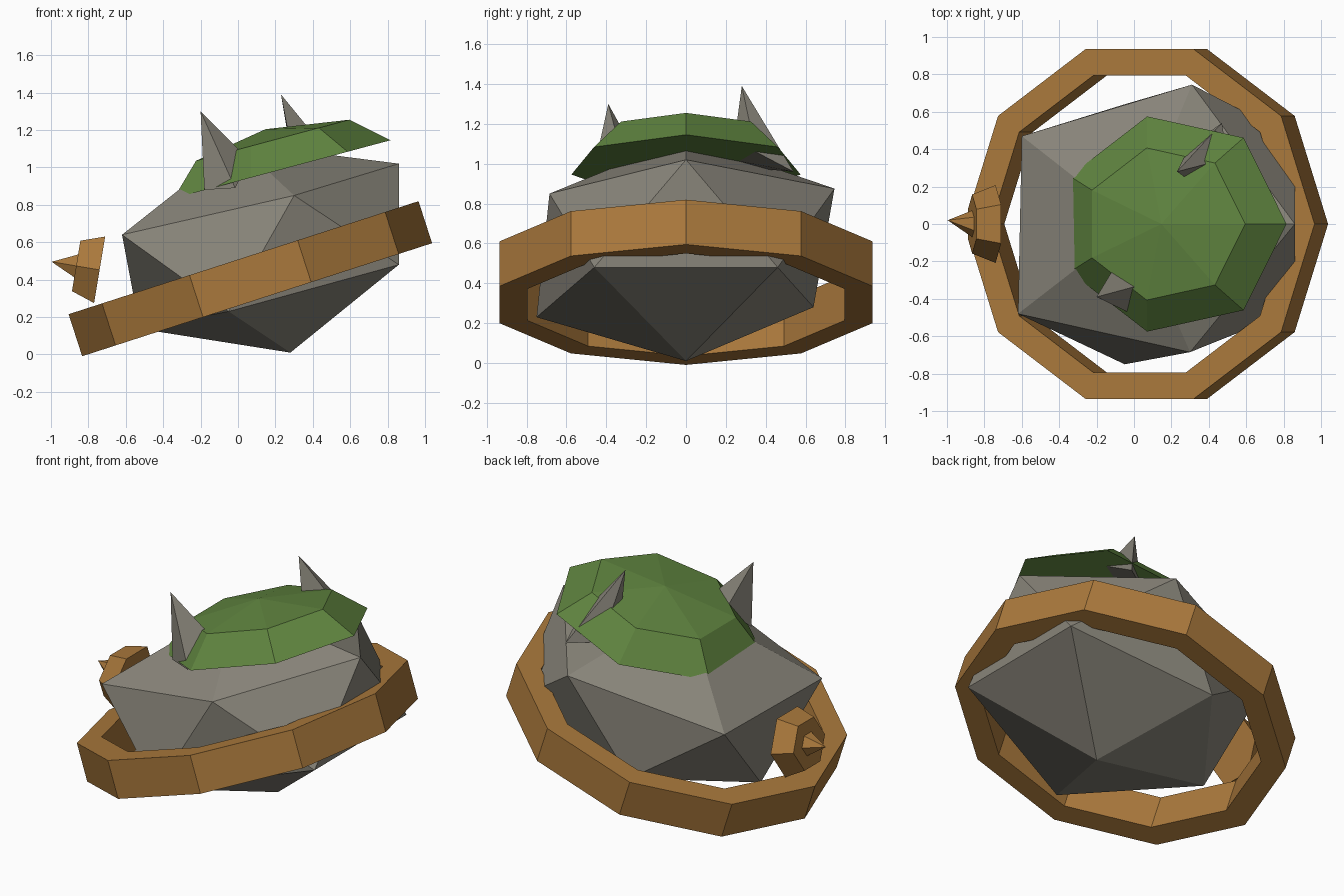
import bpy
import bmesh
from math import sin, cos, tau, radians
from mathutils import Matrix, Vector

cube = bpy.data.objects.get("Cube")
if cube:
    bpy.data.objects.remove(cube, do_unlink=True)


def material(name, color):
    mat = bpy.data.materials.new(name)
    mat.use_nodes = True
    mat.diffuse_color = (*color, 1)
    bsdf = next(n for n in mat.node_tree.nodes if n.type == 'BSDF_PRINCIPLED')
    bsdf.inputs["Base Color"].default_value = (*color, 1)
    bsdf.inputs["Roughness"].default_value = 0.9
    return mat


STONE = material("stone grey", (0.25, 0.235, 0.195))
WOOD = material("wood brown", (0.40, 0.19, 0.045))
MOSS = material("moss green", (0.115, 0.23, 0.05))


def finish(name, bm, mat):
    bmesh.ops.recalc_face_normals(bm, faces=bm.faces)
    mesh = bpy.data.meshes.new(name)
    bm.to_mesh(mesh)
    bm.free()
    mesh.materials.append(mat)
    obj = bpy.data.objects.new(name, mesh)
    bpy.context.collection.objects.link(obj)
    return obj


def hull(name, points, mat):
    """Faceted convex solid around the corner points."""
    bm = bmesh.new()
    for p in points:
        bm.verts.new(p)
    bmesh.ops.convex_hull(bm, input=bm.verts)
    bmesh.ops.dissolve_limit(bm, angle_limit=radians(0.5),
                             verts=bm.verts, edges=bm.edges)
    return finish(name, bm, mat)


def circle(sides, radius, z=0.0):
    return [Vector((radius * cos(tau * i / sides), radius * sin(tau * i / sides), z))
            for i in range(sides)]


def placed(points, center, tilt):
    """Tilt points about the y axis, then move them."""
    m = Matrix.Translation(center) @ Matrix.Rotation(radians(tilt), 4, 'Y')
    return [m @ p for p in points]


# Boulder: an irregular twelve-cornered rock
hull("boulder", [
    (0.28, 0, 0.01), (0, 0, 1.13),
    (-0.62, -0.48, 0.64), (-0.60, 0.47, 0.64),
    (0.30, -0.685, 0.85), (0.31, 0.745, 0.875), (0.86, 0, 1.02),
    (0.86, -0.46, 0.48), (0.86, 0.46, 0.48),
    (-0.05, -0.75, 0.23), (-0.05, 0.64, 0.28), (-0.525, 0, 0.137),
], STONE)

# Moss cap: tilted seven-sided dome
dome = circle(7, 0.59) + circle(7, 0.417, 0.163) + [Vector((0, 0, 0.23))]
for p in dome:
    p.x *= 1.07
hull("moss_cap", placed(dome, (0.206, 0, 0.982), -15), MOSS)

# Stone spikes: four-sided leaning points, tip first
hull("front_spike", [(-0.20, -0.39, 1.30), (0.06, -0.32, 1.04), (-0.015, -0.48, 0.89),
                     (-0.18, -0.40, 0.88), (-0.11, -0.24, 1.03)], STONE)
hull("back_spike", [(0.23, 0.28, 1.39), (0.30, 0.23, 1.02), (0.50, 0.35, 1.06),
                    (0.47, 0.54, 0.96), (0.30, 0.42, 0.97)], STONE)

# Wooden hoop: tilted ten-sided band
SIDES = 10
bm = bmesh.new()
loops = []
for radius, z in ((0.983, -0.118), (0.983, 0.118), (0.836, 0.118), (0.836, -0.118)):
    pts = placed(circle(SIDES, radius, z), (0.066, 0, 0.405), -17.9)
    loops.append([bm.verts.new(p) for p in pts])
for k in range(4):
    a, b = loops[k], loops[(k + 1) % 4]
    for i in range(SIDES):
        j = (i + 1) % SIDES
        bm.faces.new((a[i], a[j], b[j], b[i]))
finish("hoop", bm, WOOD)

# Wooden knob and its point: six-sided, facing outwards along -x
AIM = -80.5


def turned(points):
    quarter = Matrix.Rotation(tau / 4, 4, 'Z')
    return placed([quarter @ p for p in points], (-0.74, 0, 0.4525), AIM)


hull("knob", turned(circle(6, 0.208) + circle(6, 0.158, 0.127)), WOOD)
hull("knob_point", turned(circle(6, 0.075, 0.12) + [Vector((0.02, 0, 0.26))]), WOOD)
